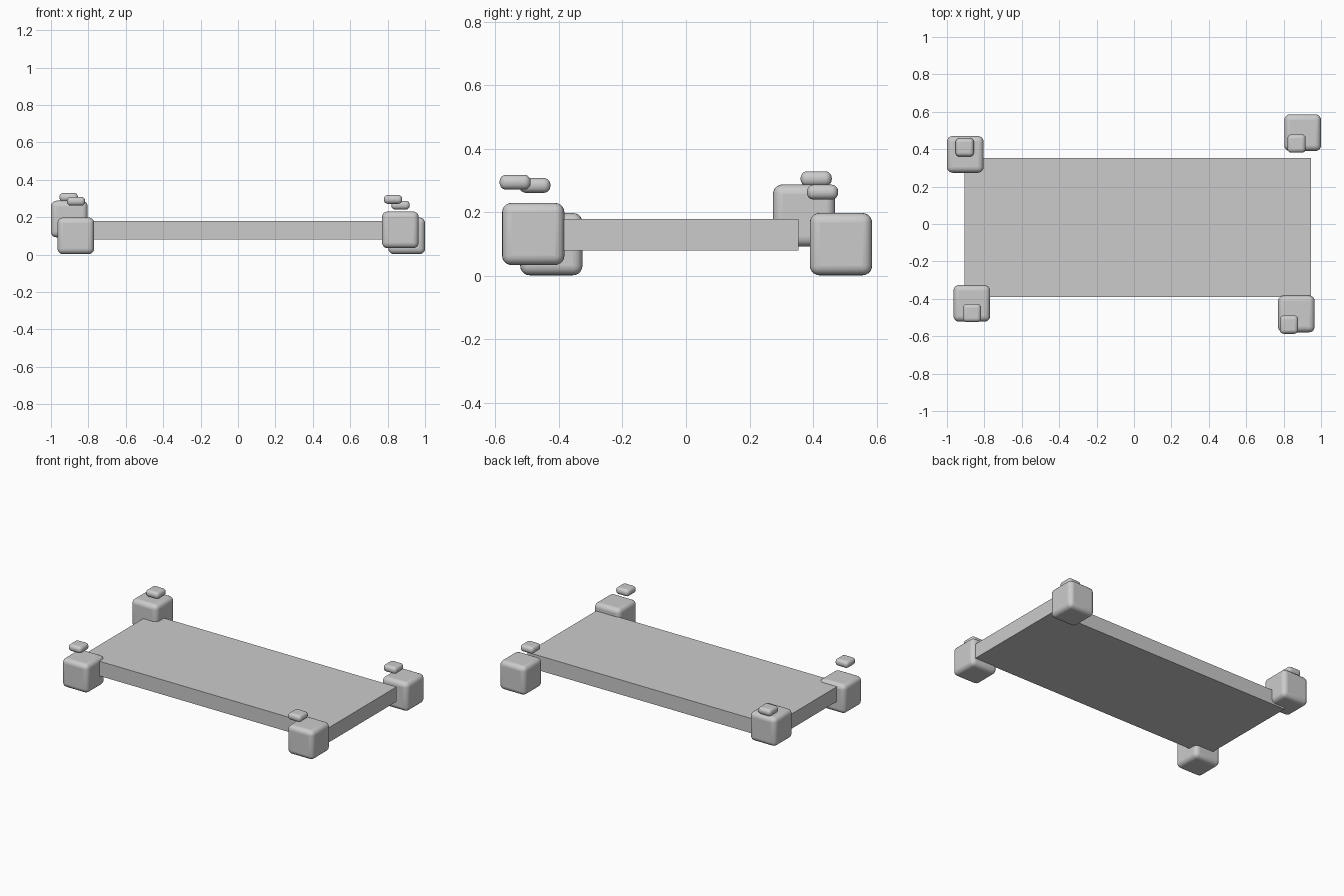
import bpy
from mathutils import Vector

cube = bpy.data.objects.get("Cube")
if cube:
    bpy.data.objects.remove(cube, do_unlink=True)

# One plain grey for everything
GREY = (0.6, 0.6, 0.6, 1.0)
grey = bpy.data.materials.new("plain grey")
grey.use_nodes = True
grey.diffuse_color = GREY
grey.node_tree.nodes["Principled BSDF"].inputs["Base Color"].default_value = GREY


def box(name, centre, size, radius=0.0):
    """Box with optional rounded edges."""
    bpy.ops.mesh.primitive_cube_add(size=1, location=centre)
    ob = bpy.context.object
    ob.name = name
    ob.scale = Vector(size)
    bpy.ops.object.transform_apply(location=False, rotation=False, scale=True)
    ob.data.materials.append(grey)
    if radius:
        bevel = ob.modifiers.new("rounded edges", "BEVEL")
        bevel.width = radius
        bevel.segments = 5
        bpy.ops.object.shade_smooth_by_angle()
    return ob


# Flat slab
box("slab", (0.02, -0.018, 0.13), (1.85, 0.744, 0.1))

# Rounded corner blocks, each with a small pad floating above
BLOCK, PAD, PAD_HEIGHT = 0.196, 0.098, 0.047
corners = {
    "back_right": ((-0.902, 0.372, 0.19), (-0.905, 0.41, 0.306)),
    "front_right": ((-0.867, -0.424, 0.1), (-0.866, -0.476, 0.285)),
    "front_left": ((0.868, -0.481, 0.132), (0.829, -0.538, 0.295)),
    "back_left": ((0.902, 0.488, 0.1), (0.869, 0.43, 0.264)),
}
for corner, (block_at, pad_at) in corners.items():
    box(corner + "_block", block_at, (BLOCK, BLOCK, BLOCK), 0.03)
    box(corner + "_pad", pad_at, (PAD, PAD, PAD_HEIGHT), 0.021)
